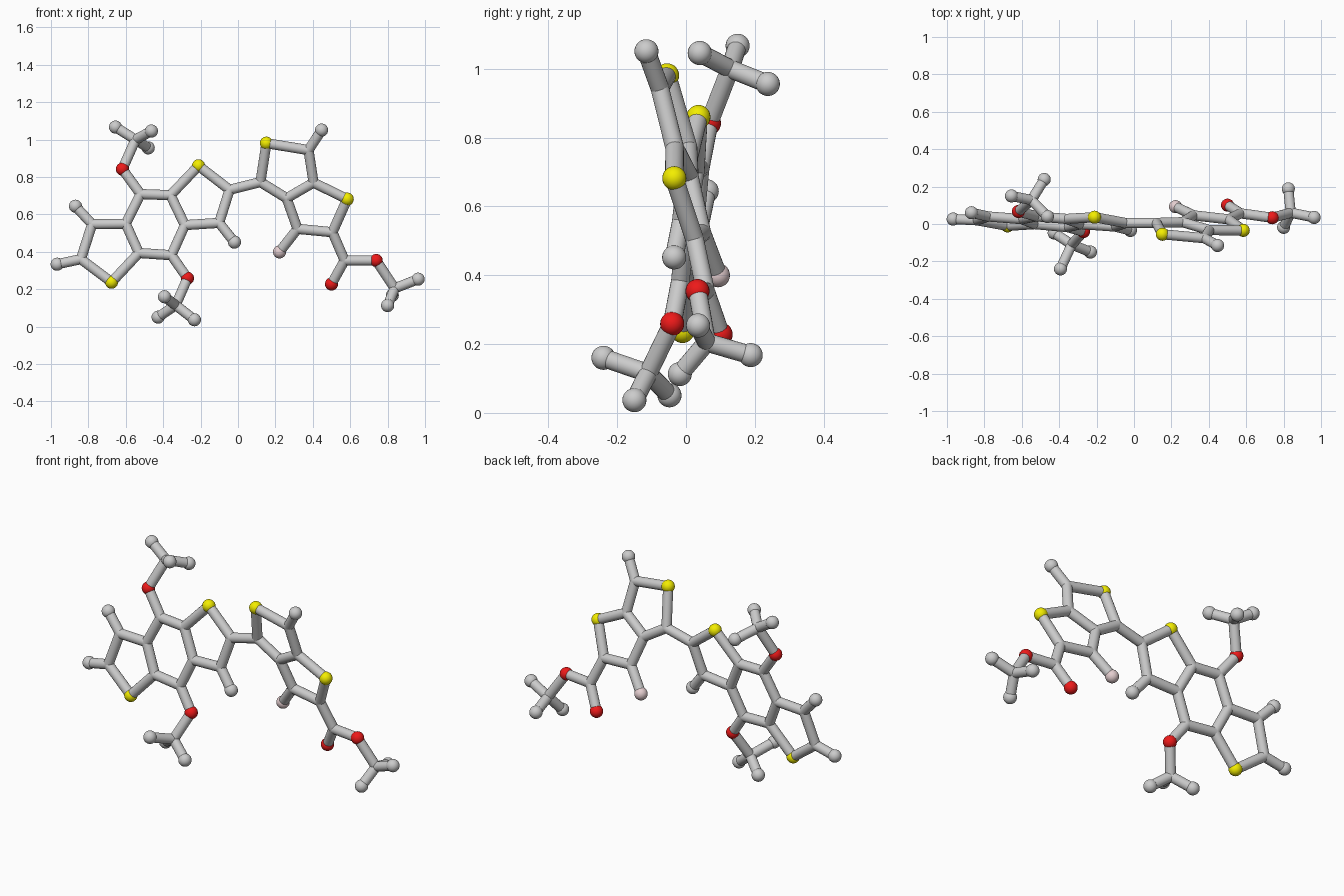
import bpy, bmesh
from mathutils import Vector, Matrix

if "Cube" in bpy.data.objects:
    bpy.data.objects.remove(bpy.data.objects["Cube"])

STICK, BALL = 0.027, 0.035

# Two flat halves of the molecule: y follows from x and z
def left(x, z):
    return Vector((x, -0.097 - 0.081 * x + 0.135 * z, z))

def right(x, z):
    return Vector((x, 0.232 - 0.139 * x - 0.271 * z, z))

P = {}
# Three fused rings on the left
for n, x, z in (("h1", -.967, .334), ("h2", -.869, .644), ("a", -.84, .361),
                ("b", -.78, .548), ("s1", -.676, .238), ("c", -.6, .55),
                ("d", -.53, .394), ("e", -.521, .709), ("f", -.361, .703),
                ("g", -.284, .543), ("h", -.356, .382), ("s2", -.211, .86),
                ("i", -.045, .732), ("j", -.101, .555), ("h3", -.019, .452),
                ("o1", -.618, .842), ("o2", -.27, .259)):
    P[n] = left(x, z)
# Two fused rings and the ester on the right
for n, x, z in (("k", .12, .773), ("s3", .152, .981), ("l", .377, .944),
                ("h4", .447, 1.051), ("m", .404, .77), ("n", .26, .687),
                ("s4", .584, .682), ("p", .505, .505), ("q", .318, .523),
                ("f1", .222, .4), ("r", .57, .354), ("o3", .5, .228),
                ("o4", .739, .354), ("m3", .838, .205)):
    P[n] = right(x, z)
# Branch ends that leave the planes
for n, x, y, z in (("m1", -.548, .128, 1.0), ("x1", -.655, .15, 1.067),
                   ("y1", -.463, .04, 1.046), ("z1", -.48, .238, .956),
                   ("m2", -.333, -.11, .115), ("x2", -.393, -.24, .16),
                   ("y2", -.427, -.048, .051), ("z2", -.233, -.15, .037),
                   ("x3", .963, .035, .254), ("y3", .8, -.018, .113),
                   ("z3", .825, .188, .168)):
    P[n] = Vector((x, y, z))

def material(name, col):
    m = bpy.data.materials.new(name)
    m.diffuse_color = (*col, 1)
    m.use_nodes = True
    m.node_tree.nodes["Principled BSDF"].inputs["Base Color"].default_value = m.diffuse_color
    return m

RED = material("red", (0.85, 0.01, 0.01))
YELLOW = material("yellow", (0.9, 0.85, 0.0))
PINK = material("pale_pink", (0.78, 0.62, 0.63))

def finish(bm, name, mat=None):
    me = bpy.data.meshes.new(name)
    bm.to_mesh(me)
    bm.free()
    ob = bpy.data.objects.new(name, me)
    bpy.context.collection.objects.link(ob)
    if mat:
        me.materials.append(mat)
    bpy.ops.object.select_all(action='DESELECT')
    ob.select_set(True)
    bpy.context.view_layer.objects.active = ob
    bpy.ops.object.shade_smooth_by_angle()

def ball(bm, p, r):
    bmesh.ops.create_uvsphere(bm, u_segments=24, v_segments=14, radius=r,
                              matrix=Matrix.Translation(p))

def sticks(name, chains):
    """Rods along each chain of joints, with rounded joints."""
    bm = bmesh.new()
    joints = set()
    for chain in chains:
        names = chain.split()
        joints.update(names)
        for u, v in zip(names, names[1:]):
            d = P[v] - P[u]
            mat = (Matrix.Translation((P[u] + P[v]) / 2)
                   @ d.to_track_quat('Z', 'Y').to_matrix().to_4x4())
            bmesh.ops.create_cone(bm, cap_ends=True, segments=20, radius1=STICK,
                                  radius2=STICK, depth=d.length, matrix=mat)
    for n in sorted(joints):
        ball(bm, P[n], STICK)
    finish(bm, name)

def balls(name, names, mat=None):
    bm = bmesh.new()
    for n in names.split():
        ball(bm, P[n], BALL)
    finish(bm, name, mat)

# Rods
sticks("left_ring_rods", ["a b c d s1 a", "c e f g h d", "f s2 i j g"])
sticks("left_stub_rods", ["h1 a", "h2 b", "h3 j"])
sticks("link_rod", ["i k"])
sticks("right_ring_rods", ["k s3 l m n k", "m s4 p q n"])
sticks("right_stub_rods", ["h4 l", "f1 q"])
sticks("ester_branch_rods", ["p r o4 m3", "r o3"])
sticks("upper_branch_rods", ["e o1 m1"])
sticks("lower_branch_rods", ["h o2 m2"])
for i, part in ((1, "upper"), (2, "lower"), (3, "ester")):
    sticks(part + "_tripod_rods", [f"m{i} {c}{i}" for c in "xyz"])
    balls(part + "_tripod_balls", f"x{i} y{i} z{i}")

# Balls
balls("grey_end_balls", "h1 h2 h3 h4")
balls("sulfur_balls", "s1 s2 s3 s4", YELLOW)
balls("oxygen_balls", "o1 o2 o3 o4", RED)
balls("pale_end_ball", "f1", PINK)
